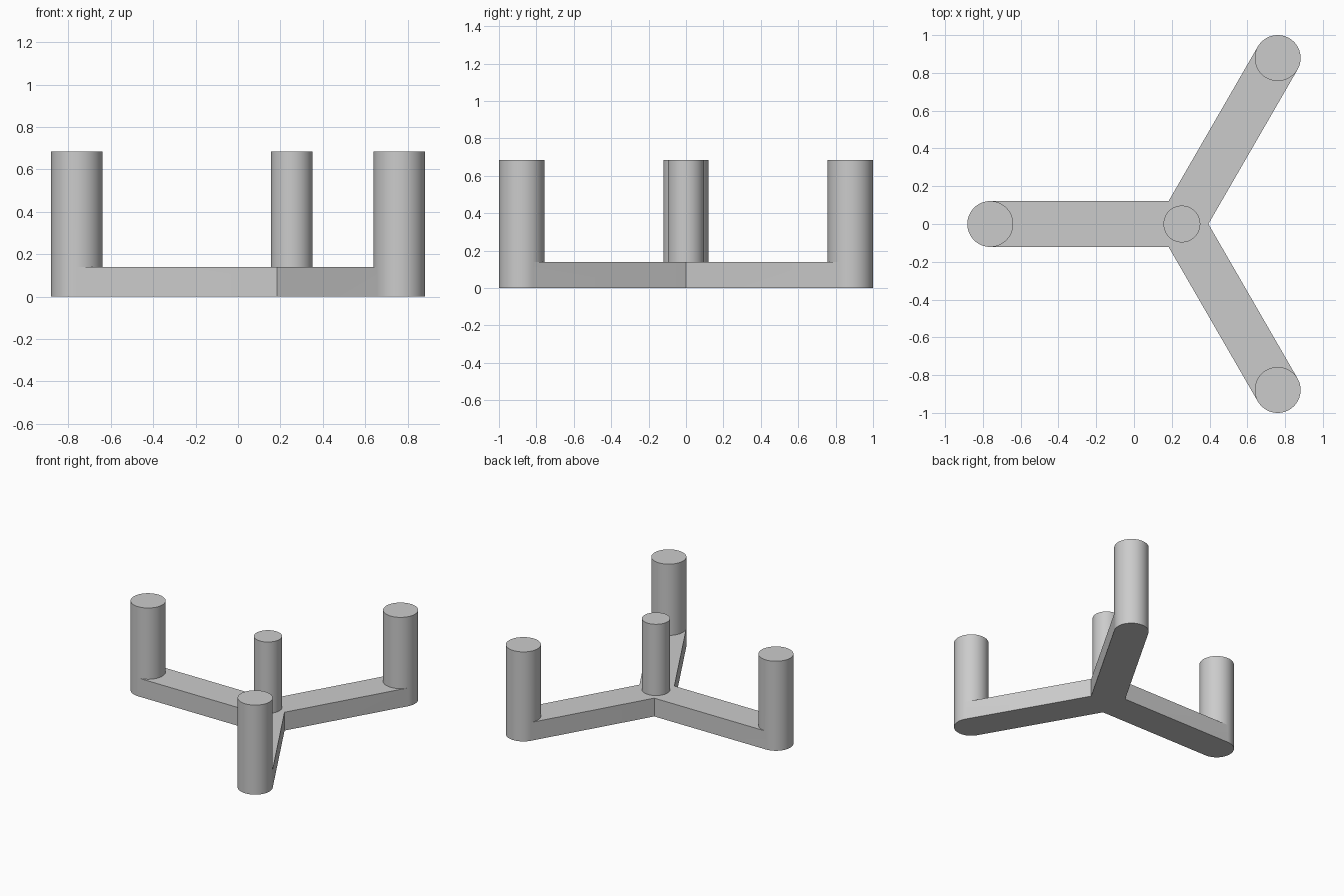
import bpy, bmesh
from math import radians, sin, cos, pi
from mathutils import Vector

if "Cube" in bpy.data.objects:
    bpy.data.objects.remove(bpy.data.objects["Cube"], do_unlink=True)

HUB = Vector((0.2535, 0, 0))    # where the three arms meet
REACH = 1.0144                  # hub to outer post axis
RADIUS = 0.1215                 # outer post radius, half the arm width
ARM_TOP, POST_TOP = 0.14, 0.685
SEGS = 64
HALF = SEGS // 2

grey = bpy.data.materials.new("plain grey")
grey.use_nodes = True
colour = (0.6, 0.6, 0.6, 1)
grey.diffuse_color = colour
grey.node_tree.nodes["Principled BSDF"].inputs["Base Color"].default_value = colour


def polar(centre, radius, angle, z=0):
    return centre + Vector((radius * cos(angle), radius * sin(angle), z))


def finish(bm, name):
    bmesh.ops.recalc_face_normals(bm, faces=bm.faces)
    mesh = bpy.data.meshes.new(name)
    bm.to_mesh(mesh)
    bm.free()
    mesh.materials.append(grey)
    obj = bpy.data.objects.new(name, mesh)
    bpy.context.collection.objects.link(obj)
    bpy.ops.object.select_all(action='DESELECT')
    obj.select_set(True)
    bpy.context.view_layer.objects.active = obj
    bpy.ops.object.shade_smooth_by_angle(angle=radians(30))


# Three-armed base with its outer posts as one closed shell
bm = bmesh.new()
angles = [radians(a) for a in (60, 180, 300)]
notches = [[bm.verts.new(polar(HUB, RADIUS / sin(pi / 3), a - pi / 3, z))
            for z in (0, ARM_TOP)] for a in angles]
floor, deck = [], []
for k, a in enumerate(angles):
    axis = polar(HUB, REACH, a)

    def ring(z, indices):
        return {i: bm.verts.new(polar(axis, RADIUS, a - pi / 2 + 2 * pi * i / SEGS, z))
                for i in indices}

    top = ring(POST_TOP, range(SEGS))
    low = ring(0, range(HALF + 1))
    mid = ring(ARM_TOP, [0, *range(HALF, SEGS)])
    # Post cap and walls: full height outside, from the arm upward inside
    bm.faces.new(top.values())
    for i in range(SEGS):
        j = (i + 1) % SEGS
        foot = low if i < HALF else mid
        wall = [foot[i], foot[j], top[j], top[i]]
        if i == 0:
            wall.append(mid[0])
        if j == HALF:
            wall.insert(2, mid[HALF])
        bm.faces.new(wall)
    # Arm sides
    before, after = notches[k], notches[(k + 1) % 3]
    bm.faces.new((before[0], low[0], mid[0], before[1]))
    bm.faces.new((low[HALF], after[0], after[1], mid[HALF]))
    floor += [before[0], *low.values()]
    deck += [before[1], mid[0], *(mid[i] for i in range(SEGS - 1, HALF - 1, -1))]
bm.faces.new(deck)
bm.faces.new(floor[::-1])
finish(bm, "three_arm_base_with_posts")

# Slimmer centre post standing on the hub
bm = bmesh.new()
bmesh.ops.create_cone(bm, cap_ends=True, segments=SEGS, radius1=0.0975, radius2=0.0975,
                      depth=POST_TOP - ARM_TOP)
bmesh.ops.translate(bm, verts=bm.verts, vec=HUB + Vector((0, 0, (ARM_TOP + POST_TOP) / 2)))
finish(bm, "centre_post")
